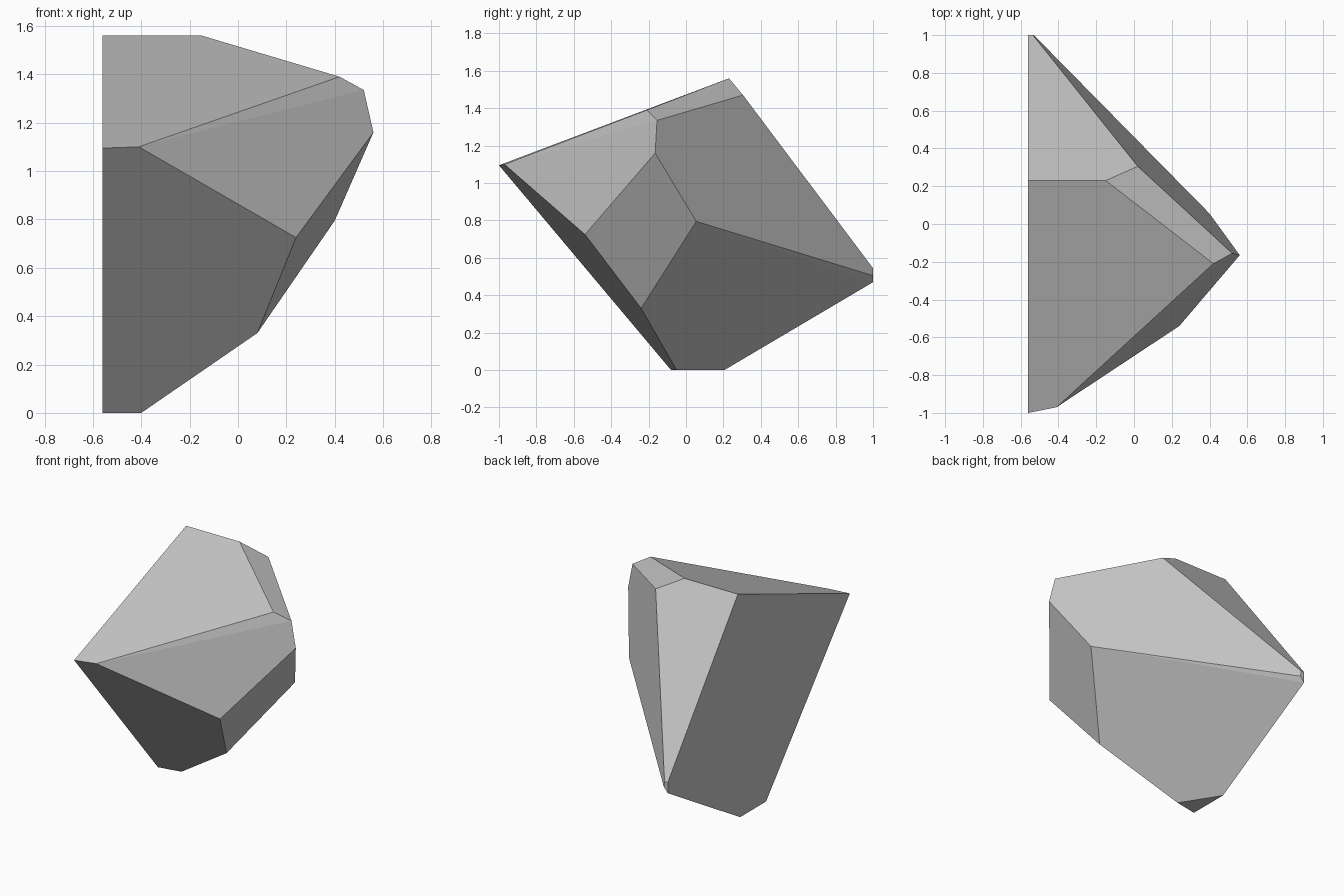
import bpy
import bmesh
import math
from mathutils import Vector

# Remove only the default object
default_cube = bpy.data.objects.get("Cube")
if default_cube:
    bpy.data.objects.remove(default_cube, do_unlink=True)


def make_material(name, colour):
    material = bpy.data.materials.new(name)
    material.use_nodes = True
    material.diffuse_color = colour
    shader = next(n for n in material.node_tree.nodes if n.type == "BSDF_PRINCIPLED")
    shader.inputs["Base Color"].default_value = colour
    return material


def make_faceted_solid(name, corners, material):
    """Wrap the corners in a convex shell and merge its coplanar triangles."""
    bm = bmesh.new()
    for corner in corners:
        bm.verts.new(Vector(corner))
    hull = bmesh.ops.convex_hull(bm, input=bm.verts[:])
    leftovers = {v for v in hull["geom_interior"] + hull["geom_unused"]
                 if isinstance(v, bmesh.types.BMVert)}
    bmesh.ops.delete(bm, geom=list(leftovers), context="VERTS")
    bmesh.ops.dissolve_limit(bm, angle_limit=math.radians(5),
                             verts=bm.verts[:], edges=bm.edges[:])
    bmesh.ops.recalc_face_normals(bm, faces=bm.faces[:])
    mesh = bpy.data.meshes.new(name)
    bm.to_mesh(mesh)
    bm.free()
    mesh.materials.append(material)
    solid = bpy.data.objects.new(name, mesh)
    bpy.context.scene.collection.objects.link(solid)
    return solid


# Outline of the flat broken side, as (y, z)
SIDE = -0.56
flat_side = [(-1, 1.095), (0.23, 1.56), (1, 0.545),
             (1, 0.47), (0.205, 0), (-0.08, 0)]

# Corners of the chipped side
chipped_side = [
    (-0.41, -0.97, 1.1), (-0.15, 0.23, 1.56),    # upper ridge ends
    (0.42, -0.21, 1.39), (0.52, -0.155, 1.335),  # shoulder chip
    (0.02, 0.305, 1.47), (0.56, -0.165, 1.16),
    (0.24, -0.54, 0.725), (0.4, 0.055, 0.795),   # outer facet
    (0.08, -0.24, 0.33), (-0.4, -0.05, 0),       # foot
    (-0.535, 1, 0.545), (-0.53, 1, 0.505),       # back tip
]

grey_stone = make_material("grey stone", (0.55, 0.55, 0.55, 1))
corners = [(SIDE, y, z) for y, z in flat_side] + chipped_side
make_faceted_solid("rock_shard", corners, grey_stone)
